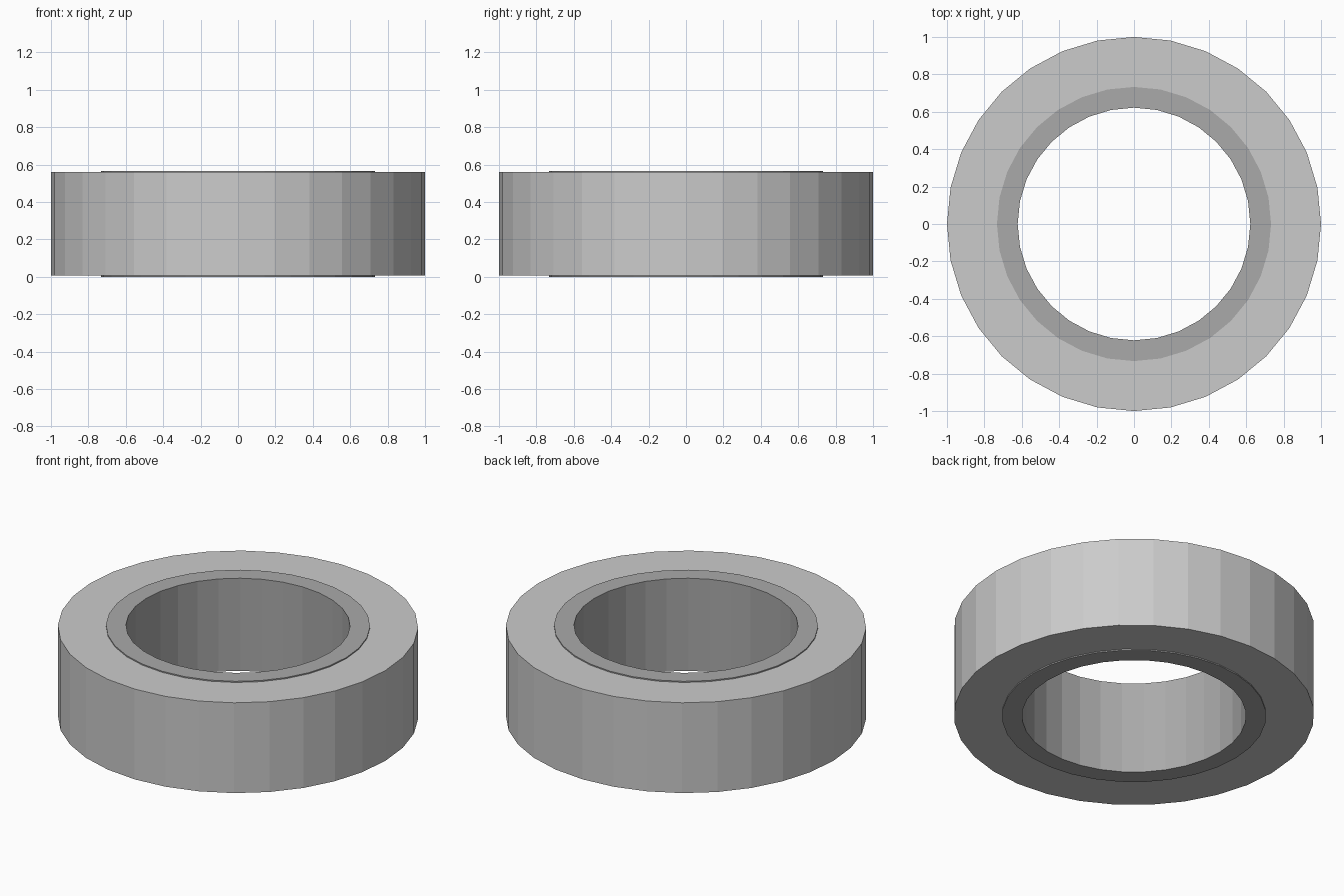
import bpy, bmesh
from math import cos, sin, tau

if "Cube" in bpy.data.objects:
    bpy.data.objects.remove(bpy.data.objects["Cube"])

SIDES = 32


def ring(name, r_in, r_out, z0, z1):
    """Flat-faced ring made by sweeping a rectangular profile around z."""
    bm = bmesh.new()
    profile = [(r_out, z0), (r_out, z1), (r_in, z1), (r_in, z0)]
    loops = [[bm.verts.new((r * cos(tau * i / SIDES), r * sin(tau * i / SIDES), z))
              for r, z in profile] for i in range(SIDES)]
    for i in range(SIDES):
        a, b = loops[i], loops[(i + 1) % SIDES]
        for j in range(4):
            k = (j + 1) % 4
            bm.faces.new((a[j], b[j], b[k], a[k]))
    bmesh.ops.recalc_face_normals(bm, faces=bm.faces)
    mesh = bpy.data.meshes.new(name)
    bm.to_mesh(mesh)
    bm.free()
    obj = bpy.data.objects.new(name, mesh)
    bpy.context.collection.objects.link(obj)
    return obj


# Thick outer ring
ring("outer_ring", 0.733, 1.0, 0.007, 0.56)

# Darker bore sleeve, slightly proud at both ends
sleeve = ring("inner_sleeve", 0.622, 0.733, 0.0, 0.567)
dark = bpy.data.materials.new("dark_grey")
dark.diffuse_color = (0.4, 0.4, 0.4, 1)
dark.use_nodes = True
dark.node_tree.nodes["Principled BSDF"].inputs["Base Color"].default_value = dark.diffuse_color
sleeve.data.materials.append(dark)
